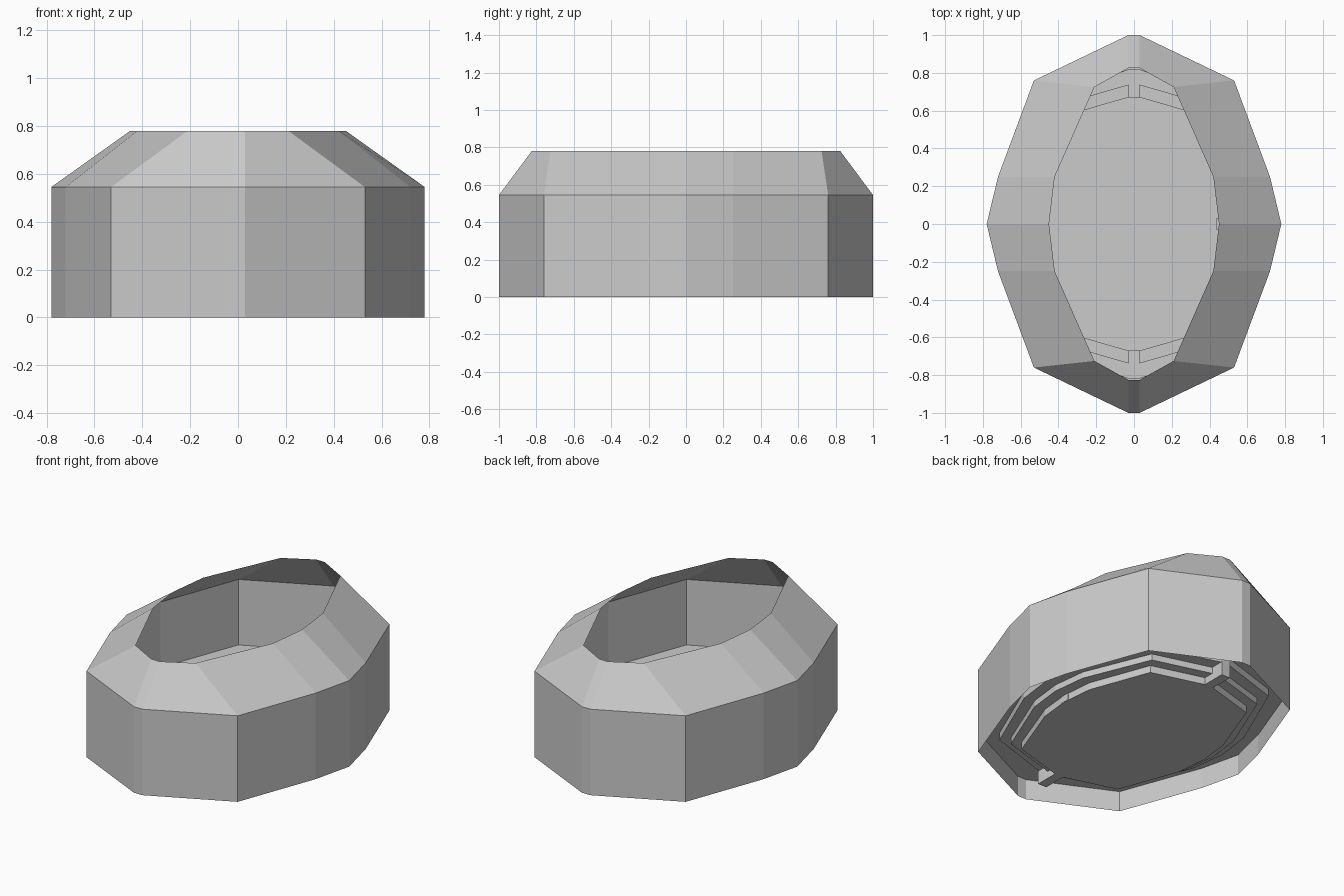
import bpy

if "Cube" in bpy.data.objects:
    bpy.data.objects.remove(bpy.data.objects["Cube"])


def outline(quarter):
    """Mirror quarter points (+y end to +x side) into a full closed loop."""
    right = quarter + [(x, -y) for x, y in reversed(quarter[:-1])]
    return right + [(-x, -y) for x, y in right[1:-1]] if quarter[0][0] == 0 else \
        right + [(-x, -y) for x, y in right]


def loft(name, loops, cap=False):
    """Skin a list of (quarter outline, z) loops with flat quads, optionally closing the last."""
    rings = [[(x, y, z) for x, y in outline(q)] for q, z in loops]
    n = len(rings[0])
    faces = []
    for k in range(len(rings) - 1):
        a, b = k * n, (k + 1) * n
        faces += [(a + i, a + (i + 1) % n, b + (i + 1) % n, b + i) for i in range(n)]
    if cap:
        faces.append(tuple(range((len(rings) - 1) * n, len(rings) * n)))
    mesh = bpy.data.meshes.new(name)
    mesh.from_pydata([v for ring in rings for v in ring], [], [f[::-1] for f in faces] if cap else faces)
    mesh.update()
    obj = bpy.data.objects.new(name, mesh)
    bpy.context.collection.objects.link(obj)
    return obj


def box(name, x0, x1, y0, y1, z0, z1):
    bpy.ops.mesh.primitive_cube_add(size=1, location=((x0 + x1) / 2, (y0 + y1) / 2, (z0 + z1) / 2))
    obj = bpy.context.object
    obj.name = name
    obj.scale = (x1 - x0, y1 - y0, z1 - z0)


OUTER = [(.03, 1), (.53, .76), (.72, .25), (.78, 0)]
OPENING = [(.03, .825), (.21, .725), (.42, .25), (.45, 0)]
STEP_3 = [(.03, .815), (.43, .69), (.63, .23), (.66, 0)]
STEP_2 = [(.03, .735), (.395, .63), (.565, .215), (.59, 0)]
STEP_1 = [(.03, .67), (.36, .575), (.50, .20), (.52, 0)]
Z1, Z2, Z3 = .045, .085, .13

# thin outer wall and sloped bezel
loft("outer_shell", [(OUTER, 0), (OUTER, .545), (OPENING, .78)])

# terraced floor stepping down to the middle
loft("stepped_floor", [(OUTER, Z3), (STEP_3, Z3), (STEP_3, Z2), (STEP_2, Z2),
                       (STEP_2, Z1), (STEP_1, Z1), (STEP_1, 0)], cap=True)

# ribs crossing the steps at both ends
box("back_rib", -.03, .03, .67, .82, 0, Z2)
box("front_rib", -.03, .03, -.82, -.67, 0, Z2)

# small tab at the side of the floor
box("side_tab", .435, .52, -.03, .03, .002, Z2)
